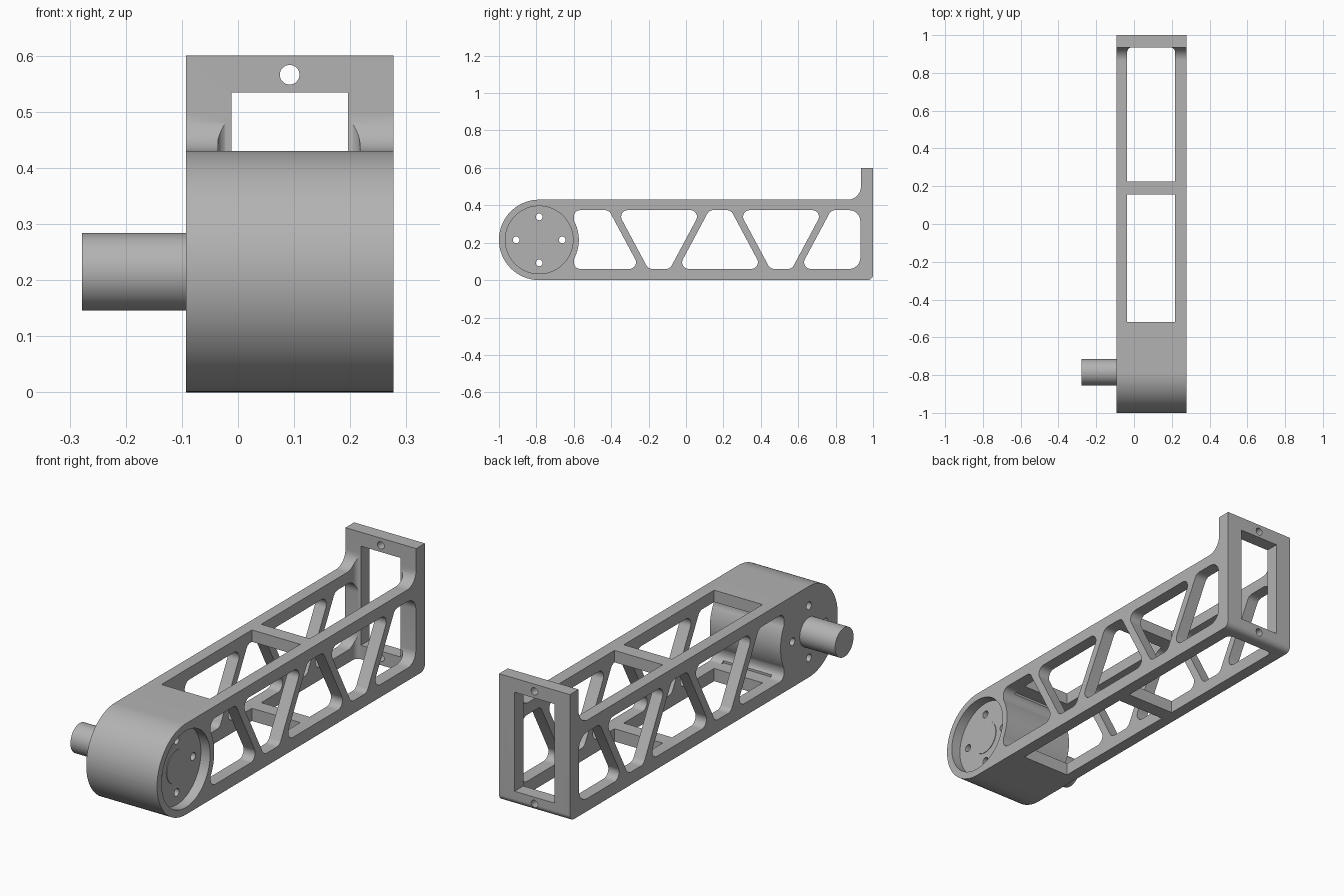
import bpy, bmesh
from math import pi, sin, cos, tan, radians
from mathutils import Vector

cube = bpy.data.objects.get("Cube")
if cube:
    bpy.data.objects.remove(cube)

metal = bpy.data.materials.new("grey metal")
metal.use_nodes = True
GREY = (0.45, 0.45, 0.45, 1)
metal.diffuse_color = GREY
metal.node_tree.nodes["Principled BSDF"].inputs["Base Color"].default_value = GREY

X0, X1 = -0.093, 0.277            # outer faces of the arm
MID = (X0 + X1) / 2
HUB_Y, HUB_Z = -0.785, 0.215      # motor axis
LOW, HIGH = 0.06, 0.374           # inside of the bottom and top walls


def rounded(corners, steps=10):
    """Outline with each corner (u, v, radius) replaced by an arc."""
    out = []
    for i, (u, v, r) in enumerate(corners):
        p = Vector((u, v))
        if r == 0:
            out.append(p)
            continue
        a = (Vector(corners[i - 1][:2]) - p).normalized()
        b = (Vector(corners[(i + 1) % len(corners)][:2]) - p).normalized()
        half = a.angle(b) / 2
        centre = p + (a + b).normalized() * (r / sin(half))
        start = p + a * (r / tan(half)) - centre
        end = p + b * (r / tan(half)) - centre
        for k in range(steps + 1):
            t = k / steps
            sweep = pi - 2 * half
            arc = (start * sin((1 - t) * sweep) + end * sin(t * sweep)) / sin(sweep)
            out.append(centre + arc)
    return out


def prism(name, outline, lo, hi, axis="x"):
    """Extrude an outline along x (outline in y, z), y (x, z) or z (x, y)."""
    place = {"x": lambda u, v, w: (w, u, v),
             "y": lambda u, v, w: (u, w, v),
             "z": lambda u, v, w: (u, v, w)}[axis]
    bm = bmesh.new()
    base = bm.faces.new([bm.verts.new(place(u, v, lo)) for u, v in outline])
    grown = bmesh.ops.extrude_face_region(bm, geom=[base])
    verts = [g for g in grown["geom"] if isinstance(g, bmesh.types.BMVert)]
    bmesh.ops.translate(bm, verts=verts, vec=place(0, 0, hi - lo))
    bmesh.ops.recalc_face_normals(bm, faces=bm.faces)
    mesh = bpy.data.meshes.new(name)
    bm.to_mesh(mesh)
    bm.free()
    mesh.materials.append(metal)
    ob = bpy.data.objects.new(name, mesh)
    bpy.context.collection.objects.link(ob)
    return ob


def circle(u, v, r, n=64):
    return [(u + r * cos(2 * pi * k / n), v + r * sin(2 * pi * k / n)) for k in range(n)]


def box(u0, u1, v0, v1, r=0.0):
    return rounded([(u0, v0, r), (u1, v0, r), (u1, v1, r), (u0, v1, r)])


def activate(ob):
    bpy.ops.object.select_all(action="DESELECT")
    bpy.context.view_layer.objects.active = ob
    ob.select_set(True)


def cut(target, cutter, keep=False):
    mod = target.modifiers.new("cut", "BOOLEAN")
    mod.operation, mod.solver, mod.object = "DIFFERENCE", "EXACT", cutter
    activate(target)
    bpy.ops.object.modifier_apply(modifier=mod.name)
    if not keep:
        bpy.data.objects.remove(cutter)


def smooth(ob):
    activate(ob)
    bpy.ops.object.shade_smooth_by_angle(angle=radians(30))


# Arm body: round nose, straight beam and upright end plate
R = HUB_Z
arm = prism("arm_frame", rounded([(-1, 0, R), (1, 0, 0.03), (1, 0.6, 0), (0.935, 0.6, 0),
                                  (0.935, 2 * R, 0.07), (-1, 2 * R, R)], 24), X0, X1)

# Motor drum kept solid inside the hollow beam
drum = prism("drum_keeper", circle(HUB_Y, HUB_Z, 0.212, 96), -1, 1)

# Truss windows through both side walls
WIDE, NARROW, PITCH, F = 0.226, 0.058, 0.326, 0.035
centres = [-0.47 + PITCH * i for i in range(5)]
first, last = centres[0], centres[-1]
windows = [[(-0.6, LOW, F), (first + WIDE, LOW, F), (first + NARROW, HIGH, F), (-0.6, HIGH, F)]]
for i in (1, 2, 3):
    c = centres[i]
    low, high = (NARROW, WIDE) if i % 2 else (WIDE, NARROW)
    windows.append([(c - low, LOW, F), (c + low, LOW, F), (c + high, HIGH, F), (c - high, HIGH, F)])
windows.append([(last - WIDE, LOW, F), (0.932, LOW, 0.06), (0.932, HIGH, 0.06), (last - NARROW, HIGH, F)])
for i, corners in enumerate(windows):
    cutter = prism("window_cutter", rounded(corners), -1, 1)
    if i == 0:
        cut(cutter, drum, keep=True)
    cut(arm, cutter)

# Hollow core, then the openings in top and bottom either side of a crossbar
IN0, IN1 = X0 + 0.057, X1 - 0.06
core = prism("core_cutter", box(-0.59, 0.91, LOW, HIGH), IN0, IN1)
cut(core, drum)
cut(arm, core)
cut(arm, prism("opening_cutter", box(IN0, IN1, -0.52, 0.155), -1, 1, "z"))
cut(arm, prism("opening_cutter", rounded([(IN0, 0.225, 0), (IN1, 0.225, 0),
                                          (IN1, 0.935, 0.025), (IN0, 0.935, 0.025)]), -1, 1, "z"))

# End plate window and its two screw holes
cut(arm, prism("plate_cutter", box(MID - 0.104, MID + 0.104, 0.066, 0.534), 0.8, 1.2, "y"))
for z in (0.034, 0.566):
    cut(arm, prism("screw_cutter", circle(MID, z, 0.0175, 32), 0.8, 1.2, "y"))

# Motor recess and its four bolt holes
FLOOR = X1 - 0.048
cut(arm, prism("recess_cutter", circle(HUB_Y, HUB_Z, 0.181, 96), FLOOR, 1))
for k in range(4):
    y, z = HUB_Y + 0.123 * cos(k * pi / 2), HUB_Z + 0.123 * sin(k * pi / 2)
    cut(arm, prism("bolt_cutter", circle(y, z, 0.018, 32), -1, 1))
smooth(arm)

# Output shaft and the hub disc in the recess
smooth(prism("output_shaft", circle(HUB_Y, HUB_Z, 0.069), -0.278, X0 + 0.05))
smooth(prism("hub_disc", circle(HUB_Y, HUB_Z, 0.078), FLOOR - 0.05, FLOOR + 0.003))
